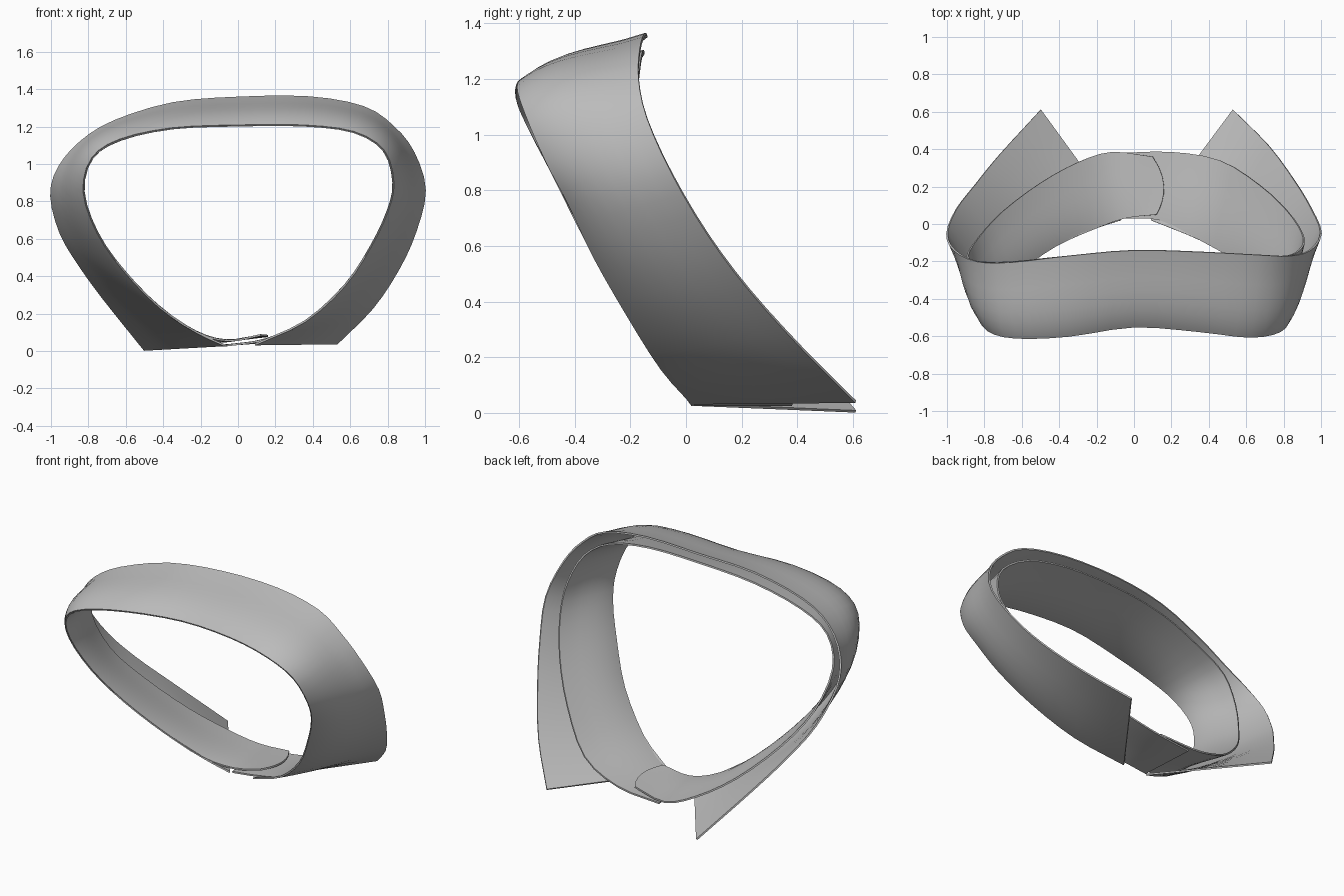
import bpy
import bmesh
from mathutils import Vector

cube = bpy.data.objects.get("Cube")
if cube:
    bpy.data.objects.remove(cube, do_unlink=True)

THICKNESS = 0.01
STEPS_ALONG = 3
STEPS_ACROSS = 8

fabric = bpy.data.materials.new("grey fabric")
fabric.use_nodes = True
grey = (0.5, 0.5, 0.5, 1)
fabric.diffuse_color = grey
shader = next(n for n in fabric.node_tree.nodes if n.type == 'BSDF_PRINCIPLED')
shader.inputs["Base Color"].default_value = grey
shader.inputs["Roughness"].default_value = 0.8


def smooth_path(points):
    """Catmull-Rom curve through the points."""
    pts = [Vector(p) for p in points]
    pts = [2 * pts[0] - pts[1]] + pts + [2 * pts[-1] - pts[-2]]
    path = []
    for a, b, c, d in zip(pts, pts[1:], pts[2:], pts[3:]):
        for i in range(STEPS_ALONG):
            t = i / STEPS_ALONG
            path.append(b + (c - a) * t / 2
                        + (2 * a - 5 * b + 4 * c - d) * t ** 2 / 2
                        + (3 * b - a - 3 * c + d) * t ** 3 / 2)
    path.append(pts[-2])
    return path


def cloth_band(name, inner, outer, bulge, end_bow=0.0):
    """Thin sheet lofted between two edges, bowed along its normal."""
    inner, outer = smooth_path(inner), smooth_path(outer)
    last = len(inner) - 1
    bm = bmesh.new()
    rows = []
    for i, (a, b) in enumerate(zip(inner, outer)):
        lo, hi = max(i - 1, 0), min(i + 1, last)
        along = inner[hi] + outer[hi] - inner[lo] - outer[lo]
        normal = (b - a).cross(along).normalized()
        taper = min(1, i / 9, (last - i) / 9)
        row = []
        for j in range(STEPS_ACROSS + 1):
            t = (j / STEPS_ACROSS) ** 1.5
            # the bow is strongest just beyond the fold
            bow = 6.75 * t * (1 - t) ** 2 * bulge * taper
            p = a.lerp(b, t) + normal * bow
            if i == 0:
                p.x += 4 * t * (1 - t) * end_bow
            row.append(bm.verts.new(p))
        rows.append(row)
    for r, s in zip(rows, rows[1:]):
        for j in range(STEPS_ACROSS):
            bm.faces.new((r[j], r[j + 1], s[j + 1], s[j]))
    mesh = bpy.data.meshes.new(name)
    bm.to_mesh(mesh)
    bm.free()
    mesh.materials.append(fabric)
    obj = bpy.data.objects.new(name, mesh)
    bpy.context.collection.objects.link(obj)

    solid = obj.modifiers.new("cloth thickness", 'SOLIDIFY')
    solid.thickness = THICKNESS
    solid.offset = 0
    bpy.ops.object.select_all(action='DESELECT')
    obj.select_set(True)
    bpy.context.view_layer.objects.active = obj
    bpy.ops.object.modifier_apply(modifier=solid.name)
    bpy.ops.object.shade_smooth_by_angle()
    return obj


# Fold line, from the right point around the neck to the left point
fold = [
    (-.07, .02, .03), (-.22, -.03, .1), (-.42, -.12, .235), (-.61, -.25, .43),
    (-.75, -.365, .63), (-.825, -.475, .85), (-.78, -.57, 1.03),
    (-.63, -.61, 1.13), (-.35, -.6, 1.19), (0, -.55, 1.205),
    (.35, -.575, 1.205), (.62, -.605, 1.17), (.78, -.575, 1.07),
    (.83, -.5, .9), (.8, -.42, .75), (.71, -.33, .56), (.57, -.21, .35),
    (.36, -.09, .16), (.09, .02, .035)]

# Free edge of the turned-down leaf, ending in the two collar points
leaf_edge = [
    (-.5, .61, .005), (-.72, .37, .28), (-.85, .21, .46), (-.95, .08, .63),
    (-1, -.05, .83), (-.96, -.14, .98), (-.84, -.2, 1.12),
    (-.66, -.205, 1.23), (-.35, -.17, 1.325), (0, -.14, 1.355),
    (.38, -.15, 1.357), (.67, -.165, 1.305), (.83, -.17, 1.2),
    (.94, -.14, 1.06), (1, -.05, .86), (.95, .08, .64), (.86, .23, .44),
    (.72, .42, .23), (.53, .61, .04)]

# Lower edge of the stand, with ends that overlap at the front
stand_edge = [
    (.1, .36, .075), (-.12, .385, .05), (-.3, .33, .11), (-.5, .22, .235),
    (-.7, .07, .43), (-.83, -.07, .63), (-.89, -.17, .87), (-.83, -.2, 1.06),
    (-.65, -.2, 1.17), (-.35, -.17, 1.26), (0, -.15, 1.295),
    (.36, -.155, 1.295), (.64, -.165, 1.24), (.82, -.17, 1.12),
    (.9, -.12, .95), (.9, -.05, .78), (.82, .07, .58), (.67, .21, .37),
    (.46, .34, .16), (.2, .385, .06), (-.08, .38, .03)]
tab_top = [(.12, .05, .085), (-.05, .03, .055)]
tab_under = [(.14, .02, .06), (-.06, .03, .03)]
stand_fold = tab_top + fold[1:-1] + tab_under

cloth_band("collar_leaf", fold, leaf_edge, -0.025)
cloth_band("collar_stand", stand_fold, stand_edge, 0.012, end_bow=0.05)
